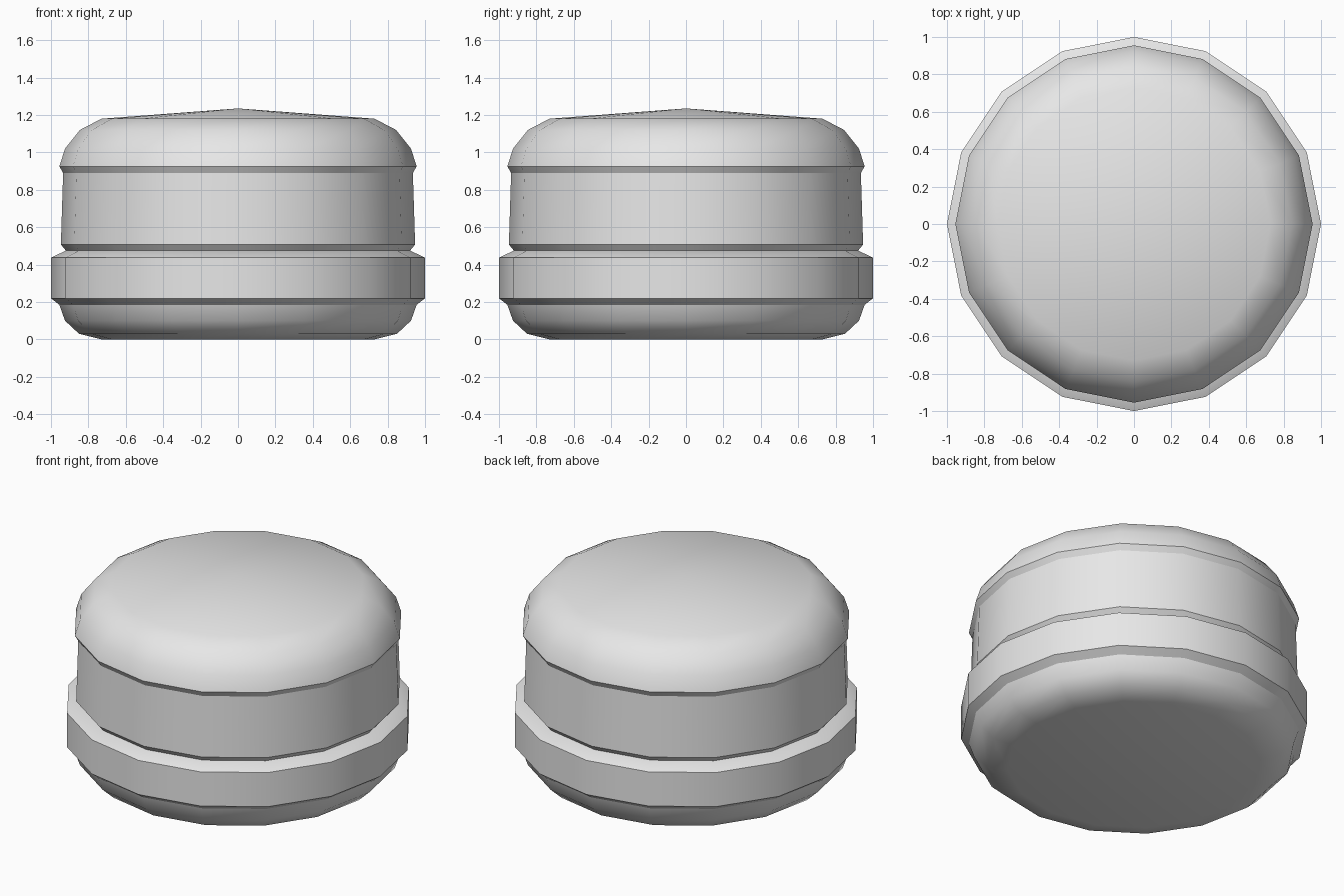
import bpy, bmesh
from math import cos, sin, pi, radians

if "Cube" in bpy.data.objects:
    bpy.data.objects.remove(bpy.data.objects["Cube"])

SIDES = 16

grey = bpy.data.materials.new("plain grey")
grey.use_nodes = True
colour = (0.8, 0.8, 0.8, 1)
grey.diffuse_color = colour
grey.node_tree.nodes["Principled BSDF"].inputs["Base Color"].default_value = colour


def lathe(name, profile, peak=None):
    """Spin (radius, height) points into a closed layer, with an optional domed top."""
    bm = bmesh.new()
    rings = []
    for r, z in profile:
        rings.append([bm.verts.new((r * cos(2 * pi * i / SIDES),
                                    r * sin(2 * pi * i / SIDES), z))
                      for i in range(SIDES)])
    for low, high in zip(rings, rings[1:]):
        for i in range(SIDES):
            j = (i + 1) % SIDES
            bm.faces.new((low[i], low[j], high[j], high[i]))
    bm.faces.new(rings[0][::-1])
    if peak is None:
        bm.faces.new(rings[-1])
    else:
        tip = bm.verts.new((0, 0, peak))
        for i in range(SIDES):
            bm.faces.new((rings[-1][i], rings[-1][(i + 1) % SIDES], tip))
    mesh = bpy.data.meshes.new(name)
    bm.to_mesh(mesh)
    bm.free()
    mesh.materials.append(grey)
    obj = bpy.data.objects.new(name, mesh)
    bpy.context.collection.objects.link(obj)
    bpy.ops.object.select_all(action='DESELECT')
    obj.select_set(True)
    bpy.context.view_layer.objects.active = obj
    bpy.ops.object.shade_smooth_by_angle(angle=radians(30))
    return obj


# Rounded base with a flat underside
lathe("bottom_bun", [(0.73, 0), (0.85, 0.03), (0.925, 0.1), (0.955, 0.185)])

# Widest layer, chamfered above and below
lathe("patty", [(0.955, 0.185), (1, 0.22), (1, 0.437), (0.92, 0.475)])

# Tall, slightly tapered middle layer
lathe("filling", [(0.92, 0.475), (0.947, 0.507), (0.935, 0.89)])

# Rounded lid with a shallow domed top
lathe("top_bun", [(0.935, 0.89), (0.955, 0.925), (0.925, 1.02),
                  (0.845, 1.12), (0.73, 1.18)], peak=1.235)
